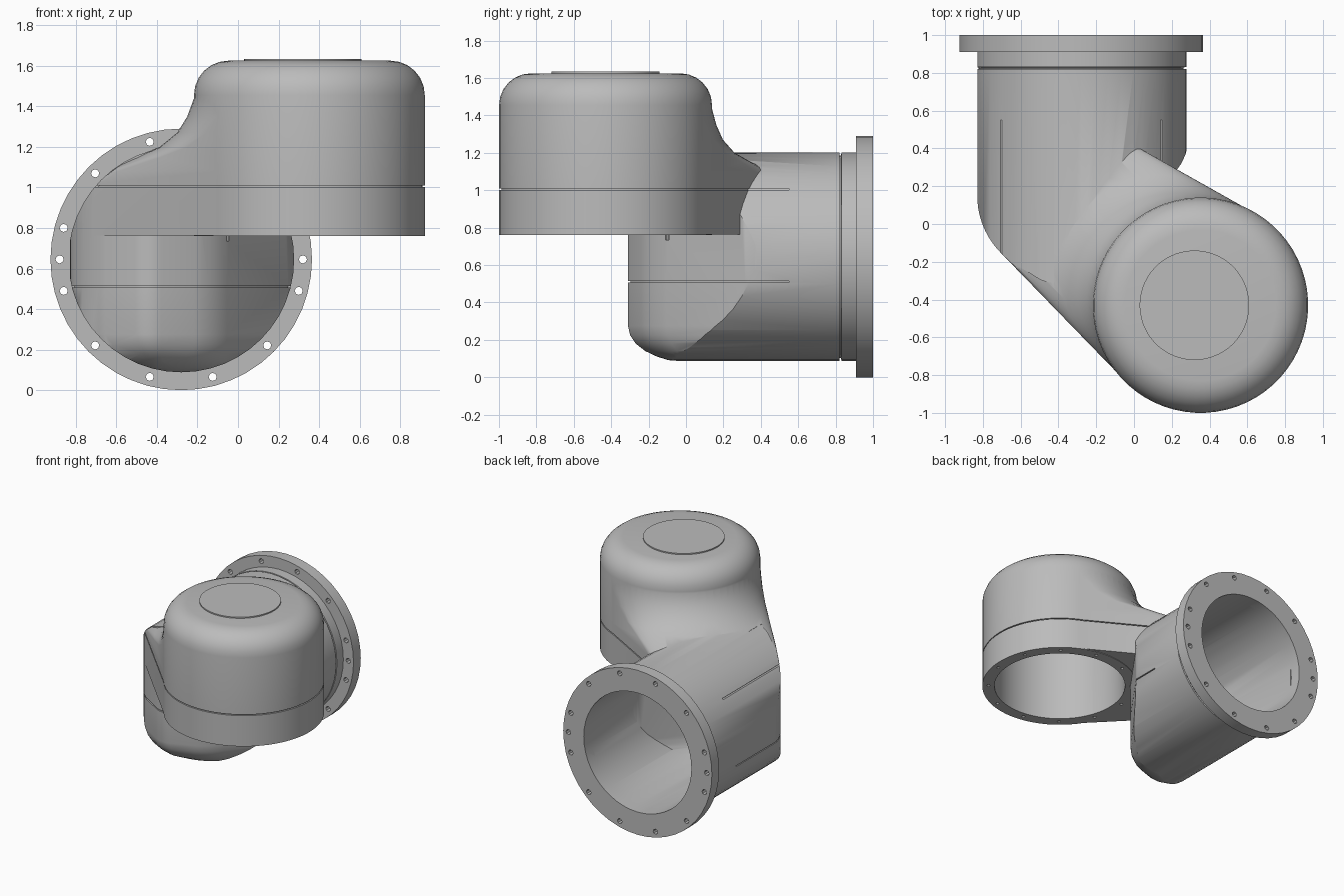
import bpy, bmesh
from math import sin, cos, pi, radians
from mathutils import Vector

if "Cube" in bpy.data.objects:
    bpy.data.objects.remove(bpy.data.objects["Cube"])

grey = bpy.data.materials.new("plain_grey")
grey.use_nodes = True
colour = (0.5, 0.5, 0.5, 1)
grey.diffuse_color = colour
grey.node_tree.nodes["Principled BSDF"].inputs["Base Color"].default_value = colour

TUBE_X, TUBE_Z, TUBE_R = -0.28, 0.645, 0.557
DOME = (0.352, -0.43, 0.57)
WALL = 0.09


def loft(name, solids):
    """Each solid is a list of rings with equal point counts, capped at both ends."""
    bm = bmesh.new()
    for rings in solids:
        loops = [[bm.verts.new(p) for p in ring] for ring in rings]
        n = len(loops[0])
        for a, b in zip(loops, loops[1:]):
            for i in range(n):
                j = (i + 1) % n
                bm.faces.new((a[i], a[j], b[j], b[i]))
        bm.faces.new(loops[0])
        bm.faces.new(loops[-1])
    bmesh.ops.recalc_face_normals(bm, faces=bm.faces)
    mesh = bpy.data.meshes.new(name)
    bm.to_mesh(mesh)
    bm.free()
    mesh.materials.append(grey)
    ob = bpy.data.objects.new(name, mesh)
    bpy.context.collection.objects.link(ob)
    return ob


def combine(ob, other, operation):
    mod = ob.modifiers.new("combine", 'BOOLEAN')
    mod.operation, mod.solver, mod.object = operation, 'EXACT', other
    bpy.context.view_layer.objects.active = ob
    bpy.ops.object.modifier_apply(modifier=mod.name)
    bpy.data.objects.remove(other)
    return ob


def plan_ring(circles, z, inset=0, n=64):
    """Outline of the rounded hull around circles, pulled in by inset."""
    ring = []
    for i in range(n):
        a = 2 * pi * (i + 0.5) / n
        dx, dy = cos(a), sin(a)
        x, y, r = max(circles, key=lambda c: c[0] * dx + c[1] * dy + c[2])
        r = max(r - inset, 0.01)
        ring.append(Vector((x + r * dx, y + r * dy, z)))
    return ring


def blend(start, end, f):
    return [Vector(a).lerp(Vector(b), f) for a, b in zip(start, end)]


def quarter(steps=6):
    return [pi / 2 * i / steps for i in range(steps + 1)]


def y_ring(x, z, r, y, n=48):
    return [Vector((x + r * cos(2 * pi * i / n), y, z + r * sin(2 * pi * i / n))) for i in range(n)]


def tunnel_ring(y, r):
    """Round on the left, open to the right, seen from the front."""
    arc = [radians(105 + 165 * i / 32) for i in range(33)]
    left = [Vector((TUBE_X + r * cos(a), y, TUBE_Z + r * sin(a))) for a in arc]
    return left + [Vector((1.2, y, TUBE_Z - r)), Vector((1.2, y, 1.6)), Vector((left[0].x, y, 1.6))]


CORNER = (-0.40, 0.15, 0.43)
BACK = [(-0.4, 2, 0.43), (-0.01, 2, 0.3)]
ELBOW_PLAN = [CORNER, (-0.43, -0.16, 0.15), (-0.01, 0.47, 0.3)] + BACK
ELBOW_FOOT = [(-0.36, 0.29, 0.32), (-0.33, 0.10, 0.1), (-0.06, 0.58, 0.2)] + BACK
ARM_DOME = (DOME[0], DOME[1], DOME[2] - 0.004)
ARM_PLAN = [CORNER, (0.09, 0.15, 0.2), ARM_DOME]
# Height and share of the arm left as it narrows up into the chamber
ARM_TAPER = [(1.0, 1), (1.08, 0.8), (1.15, 0.48), (1.2, 0.28), (1.27, 0.14), (1.35, 0.06), (1.45, 0)]


def body(name, t, joined=True):
    """The whole solid, shrunk by t; shrunk copies run out through both openings."""
    r = TUBE_R - t
    # Horizontal tube, with a seam groove on the outside
    if t == 0:
        steps = [(-0.9, r), (0.82, r), (0.822, r - 0.015), (0.829, r - 0.015), (0.831, r), (0.91, r)]
    else:
        steps = [(-0.9, r), (1.05, r)]
    ob = loft(name, [[y_ring(TUBE_X, TUBE_Z, rad, y) for y, rad in steps]])
    # Tube end is cut to a slanted elbow with a rounded foot
    rings = [plan_ring(blend(ELBOW_PLAN, ELBOW_FOOT, 1 - sin(a)), 0.085 + t + 0.19 * (1 - cos(a)), t)
             for a in quarter()]
    elbow = loft("elbow", [rings + [plan_ring(ELBOW_PLAN, 1.4, t)]])
    combine(ob, elbow, 'INTERSECT')
    # Arm joining the tube to the upright chamber, narrowing upward
    if joined:
        rings = [plan_ring(ARM_PLAN, 0.764 + t, t)]
        rings += [plan_ring(blend([ARM_DOME] * 3, ARM_PLAN, f), z, t) for z, f in ARM_TAPER]
        arm = loft("arm", [rings])
        tunnel = loft("tunnel", [[tunnel_ring(y, r - 0.004) for y in (-1.5, 1.5)]])
        combine(ob, combine(arm, tunnel, 'INTERSECT'), 'UNION')
    # Upright chamber with a rounded top
    rings = [plan_ring([DOME], 0.76 if t == 0 else 0.7, t)]
    rings += [plan_ring([DOME], 1.455 - t + 0.17 * sin(a), t + 0.17 * (1 - cos(a))) for a in quarter()]
    return combine(ob, loft("dome", [rings]), 'UNION')


def around(count):
    return [2 * pi * (i + 0.5) / count for i in range(count)]


shell = body("elbow_housing", 0)

# Bolt holes in the bottom rim
holes = []
for a in around(12):
    spot = [(DOME[0] + 0.525 * cos(a + 0.1), DOME[1] + 0.525 * sin(a + 0.1), 0.013)]
    holes.append([plan_ring(spot, z, n=8) for z in (0.735, 0.795)])
combine(shell, loft("rim_holes", holes), 'DIFFERENCE')

# Seam grooves around the upright chamber and the elbow
for z in (1.005, 0.51):
    ring = [Vector((x, y, 0)) for x, y in ((-1.2, -1.2), (1.2, -1.2), (1.2, 0.55), (-1.2, 0.55))]
    slab = loft("seam", [[[p + Vector((0, 0, z + h)) for p in ring] for h in (-0.004, 0.004)]])
    combine(slab, body("seam_core", 0.012), 'DIFFERENCE')
    combine(shell, slab, 'DIFFERENCE')

# Hollow inside, open at the bottom and the back
combine(shell, body("cavity", WALL, joined=False), 'DIFFERENCE')

# Back flange with its bore and bolt holes
flange = loft("back_flange", [[y_ring(TUBE_X, TUBE_Z, 0.645, y) for y in (0.91, 1.0)]])
cuts = [[y_ring(TUBE_X, TUBE_Z, TUBE_R - WALL, y) for y in (0.8, 1.1)]]
for a in around(12) + [0, pi]:
    x, z = TUBE_X + 0.6 * cos(a), TUBE_Z + 0.6 * sin(a)
    cuts.append([y_ring(x, z, 0.02, y, 8) for y in (0.8, 1.1)])
combine(flange, loft("flange_cuts", cuts), 'DIFFERENCE')

# Thin plain plate on the chamber top
plate = loft("top_plate", [[plan_ring([(0.32, -0.43, 0.29)], z) for z in (1.62, 1.634)]])

for ob in (shell, flange, plate):
    bpy.ops.object.select_all(action='DESELECT')
    ob.select_set(True)
    bpy.context.view_layer.objects.active = ob
    bpy.ops.object.shade_smooth_by_angle(angle=radians(35))
